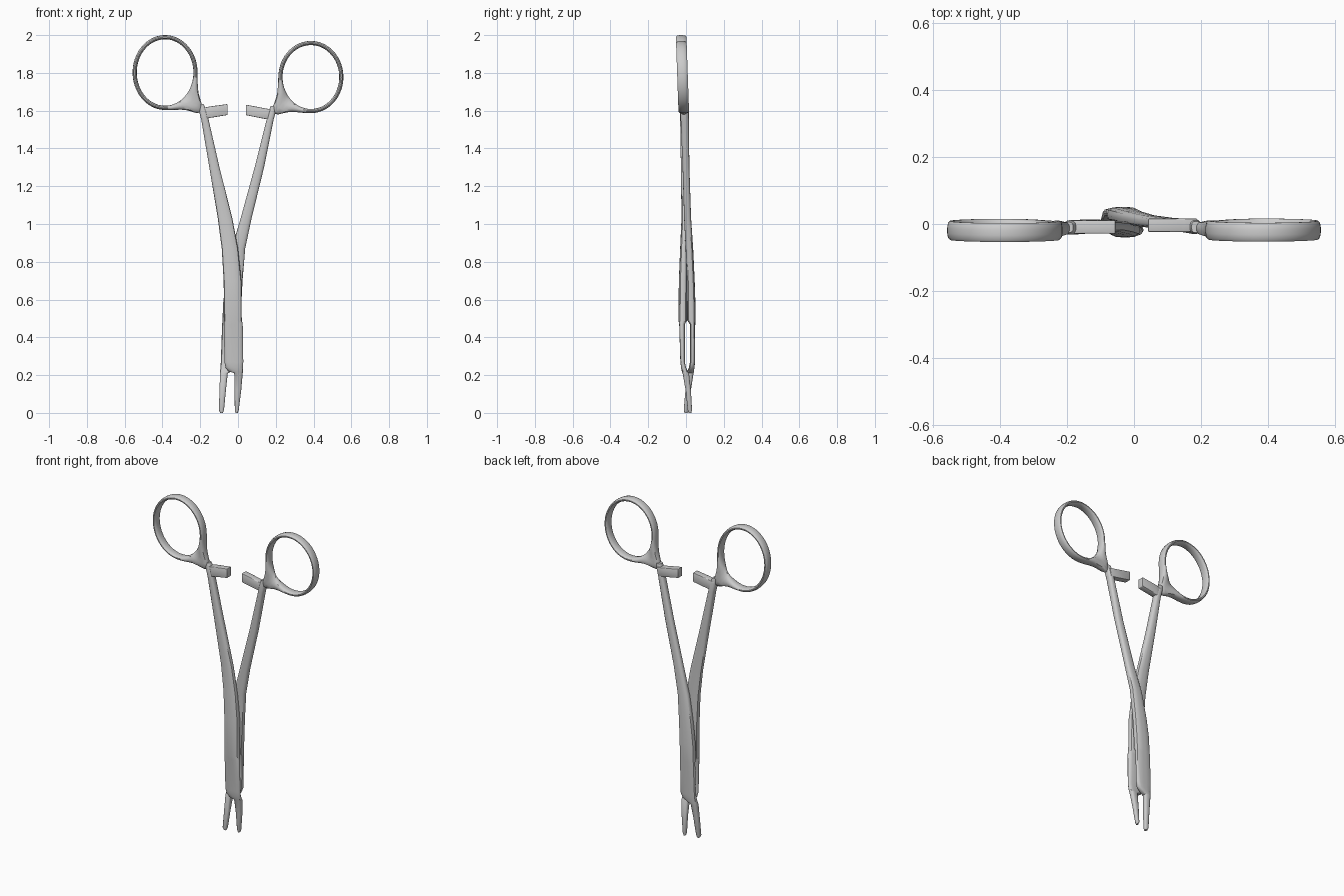
import bpy, bmesh
from math import sin, cos, pi, atan2, hypot, exp

if "Cube" in bpy.data.objects:
    bpy.data.objects.remove(bpy.data.objects["Cube"])


def squircle(n, power):
    """Unit rounded-square outline."""
    pts = []
    for i in range(n):
        c, s = cos(2 * pi * (i + .5) / n), sin(2 * pi * (i + .5) / n)
        k = (abs(c) ** power + abs(s) ** power) ** (-1 / power)
        pts.append((c * k, s * k))
    m = max(p[0] for p in pts)
    return [(a / m, b / m) for a, b in pts]


def finish(name, bm, angle=0.75):
    bmesh.ops.recalc_face_normals(bm, faces=bm.faces)
    me = bpy.data.meshes.new(name)
    bm.to_mesh(me)
    bm.free()
    ob = bpy.data.objects.new(name, me)
    bpy.context.collection.objects.link(ob)
    bpy.ops.object.select_all(action='DESELECT')
    ob.select_set(True)
    bpy.context.view_layer.objects.active = ob
    bpy.ops.object.shade_smooth_by_angle(angle=angle)
    return ob


def skin(name, loops, closed=False):
    """Bridge a list of point loops into a surface."""
    bm = bmesh.new()
    rows = [[bm.verts.new(p) for p in loop] for loop in loops]
    n = len(rows[0])
    pairs = list(zip(rows, rows[1:]))
    if closed:
        pairs.append((rows[-1], rows[0]))
    else:
        bm.faces.new(rows[0])
        bm.faces.new(rows[-1])
    for a, b in pairs:
        for i in range(n):
            j = (i + 1) % n
            bm.faces.new((a[i], a[j], b[j], b[i]))
    return finish(name, bm)


def bar(name, sections):
    """Loft through (z, x0, x1, y0, y1) sections."""
    shape = squircle(16, 3.2)
    loops = []
    for z, x0, x1, y0, y1 in sections:
        loops.append([((x0 + x1) / 2 + a * (x1 - x0) / 2,
                       (y0 + y1) / 2 + b * (y1 - y0) / 2, z) for a, b in shape])
    skin(name, loops)


def finger_ring(name, cx, cz, hw, hh, jx, jz):
    """Oval ring whose outer edge is drawn out to the joint (jx, jz)."""
    shape = squircle(12, 2.6)
    joint = atan2(jz - cz, jx - cx)
    reach = hypot(jx - cx, jz - cz)
    loops = []
    for i in range(72):
        t = joint + 2 * pi * i / 72
        d = min(i, 72 - i) * 2 * pi / 72
        inner = 1 / hypot(cos(t) / hw, sin(t) / hh)
        if i == 0:
            bump = reach - inner - .022
        peak = .55 * exp(-(d / .16) ** 2) + .45 * exp(-(d / .38) ** 2)
        outer = inner + .022 + bump * peak
        half = .028 - .007 * peak
        loop = []
        for a, b in shape:
            r = (inner + outer) / 2 + a * (outer - inner) / 2
            z = cz + r * sin(t)
            loop.append((cx + r * cos(t), -.012 - .035 * (z - 1.6) + b * half, z))
        loops.append(loop)
    skin(name, loops, closed=True)


def ratchet(name, outline, y0, y1):
    """Extruded catch bar with softened edges."""
    bm = bmesh.new()
    face = bm.faces.new([bm.verts.new((x, y0, z)) for x, z in outline])
    ext = bmesh.ops.extrude_face_region(bm, geom=[face])
    for v in ext['geom']:
        if isinstance(v, bmesh.types.BMVert):
            v.co.y = y1
    bmesh.ops.bevel(bm, geom=bm.edges[:], offset=.004, segments=2,
                    affect='EDGES', profile=.5)
    finish(name, bm)


# Front half: left handle crossing to right jaw
bar("front_arm", [
    (1.635, -.212, -.182, -.026, .006),
    (1.60, -.207, -.165, -.032, .012),
    (1.55, -.194, -.155, -.031, .012),
    (1.30, -.152, -.098, -.027, .014),
    (1.03, -.107, -.030, -.024, .010),
    (0.87, -.086, .000, -.031, .009),
    (0.70, -.076, .018, -.038, .008),
    (0.49, -.073, .020, -.040, .006),
    (0.47, -.074, .025, -.036, -.006),
    (0.27, -.072, .028, -.030, -.006),
    (0.24, -.066, .026, -.026, .000),
    (0.22, -.050, .026, -.022, .010),
    (0.21, -.020, .025, -.018, .016),
    (0.12, -.018, .017, -.002, .026),
    (0.015, -.017, .004, .009, .032),
    (0.0, -.012, -.001, .013, .028)])

# Back half: right handle crossing to left jaw
bar("back_arm", [
    (1.625, .172, .202, -.026, .008),
    (1.59, .162, .199, -.030, .013),
    (1.55, .151, .188, -.028, .015),
    (1.30, .088, .138, -.018, .018),
    (1.03, .014, .072, -.010, .027),
    (0.87, -.034, .038, -.002, .038),
    (0.70, -.064, .024, .004, .046),
    (0.58, -.079, .018, .006, .050),
    (0.49, -.082, .014, .006, .051),
    (0.47, -.084, .014, .020, .049),
    (0.27, -.091, .010, .021, .048),
    (0.24, -.093, .000, .015, .045),
    (0.22, -.095, -.030, .008, .042),
    (0.21, -.095, -.054, .004, .040),
    (0.12, -.098, -.064, -.003, .026),
    (0.015, -.101, -.074, -.012, .013),
    (0.0, -.094, -.080, -.008, .009)])

# Finger rings
finger_ring("left_finger_ring", -.386, 1.802, .150, .176, -.192, 1.592)
finger_ring("right_finger_ring", .386, 1.778, .150, .169, .185, 1.586)

# Ratchet catches
ratchet("left_ratchet", [(-.200, 1.612), (-.150, 1.622), (-.055, 1.635),
                         (-.055, 1.577), (-.160, 1.560), (-.185, 1.555)], -.029, .011)
ratchet("right_ratchet", [(.042, 1.632), (.145, 1.612), (.190, 1.605),
                          (.180, 1.555), (.150, 1.555), (.042, 1.576)], -.024, .016)
